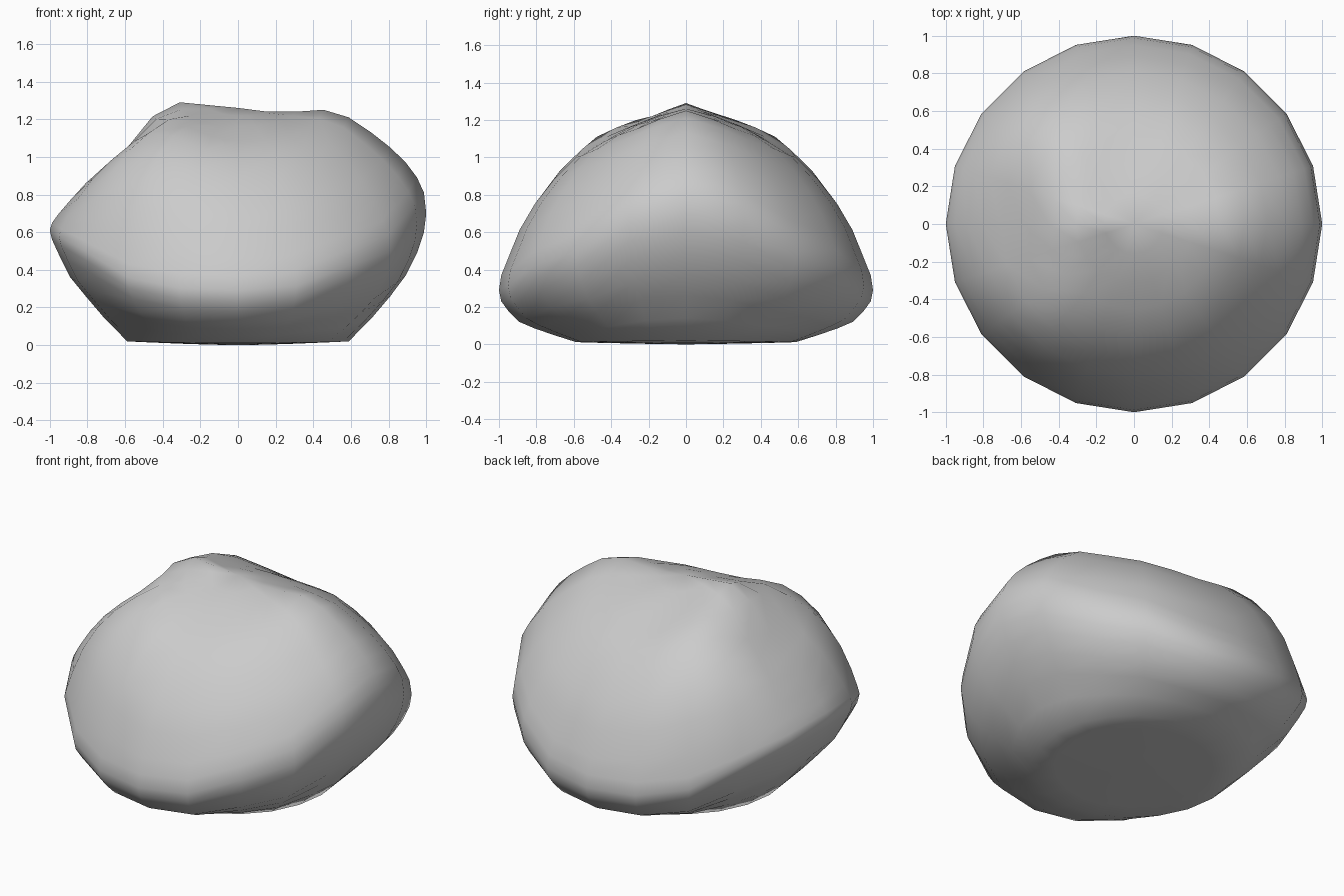
import bpy, bmesh, math

if "Cube" in bpy.data.objects:
    bpy.data.objects.remove(bpy.data.objects["Cube"])

SEG, N = 20, 10   # sides, rings per half

# Heights from the middle (radius 0) out to the rim (radius 1), in 9 degree steps
TOP_RIGHT = [1.26, 1.24, 1.24, 1.25, 1.21, 1.13, 1.05, .97, .89, .81, .70]
TOP_LEFT = [1.26, 1.275, 1.29, 1.215, 1.05, .95, .86, .77, .70, .65, .61]
TOP_SIDE = [1.26, 1.22, 1.16, 1.08, 1.00, .88, .75, .61, .46, .37, .29]
LOW_RIGHT = [0, .003, .008, .014, .02, .14, .26, .37, .49, .60, .70]
LOW_LEFT = [0, .003, .008, .014, .02, .14, .26, .36, .48, .56, .61]
LOW_SIDE = [0, .002, .005, .008, .012, .05, .085, .12, .18, .23, .29]
# Blend from the x profile to the y profile, every 18 degrees
W_RIGHT = [1, .86, .50, .32, .06, 0]
W_LEFT = [1, .90, .65, .22, .04, 0]


def height(k, s, top):
    a = 2 * math.pi * s / SEG
    right = math.cos(a) > 0
    q = s % 10
    w = (W_RIGHT if right else W_LEFT)[min(q, 10 - q)]
    if top:
        # toward the middle the blend becomes a sharper ridge along x
        f = k / N
        w = w * f + (1 - abs(math.sin(a))) * (1 - f)
        bulge = (-.01 if right else .14) * math.sin(2 * a) ** 2
        bulge *= max(0, 1 - ((k - 5.5) / 3.3) ** 2)
        return (TOP_RIGHT if right else TOP_LEFT)[k] * w + TOP_SIDE[k] * (1 - w) + bulge
    return (LOW_RIGHT if right else LOW_LEFT)[k] * w + LOW_SIDE[k] * (1 - w)


bm = bmesh.new()


def ring(k, top):
    r = math.sin(math.pi / 2 * k / N)
    return [bm.verts.new((r * math.cos(2 * math.pi * s / SEG),
                          r * math.sin(2 * math.pi * s / SEG),
                          height(k, s, top))) for s in range(SEG)]


# Boulder: rings from the underside, over the rim, to the crown
rings = [ring(k, False) for k in range(1, N)] + [ring(k, True) for k in range(N, 0, -1)]
for lo, hi in zip(rings, rings[1:]):
    for s in range(SEG):
        t = (s + 1) % SEG
        bm.faces.new((lo[s], lo[t], hi[t], hi[s]))
base = bm.verts.new((0, 0, LOW_LEFT[0]))
crown = bm.verts.new((0, 0, TOP_LEFT[0]))
for s in range(SEG):
    t = (s + 1) % SEG
    bm.faces.new((rings[0][t], rings[0][s], base))
    bm.faces.new((rings[-1][s], rings[-1][t], crown))
bmesh.ops.recalc_face_normals(bm, faces=bm.faces)
for f in bm.faces:
    f.smooth = True

mesh = bpy.data.meshes.new("boulder")
bm.to_mesh(mesh)
bm.free()
boulder = bpy.data.objects.new("boulder", mesh)
bpy.context.collection.objects.link(boulder)
